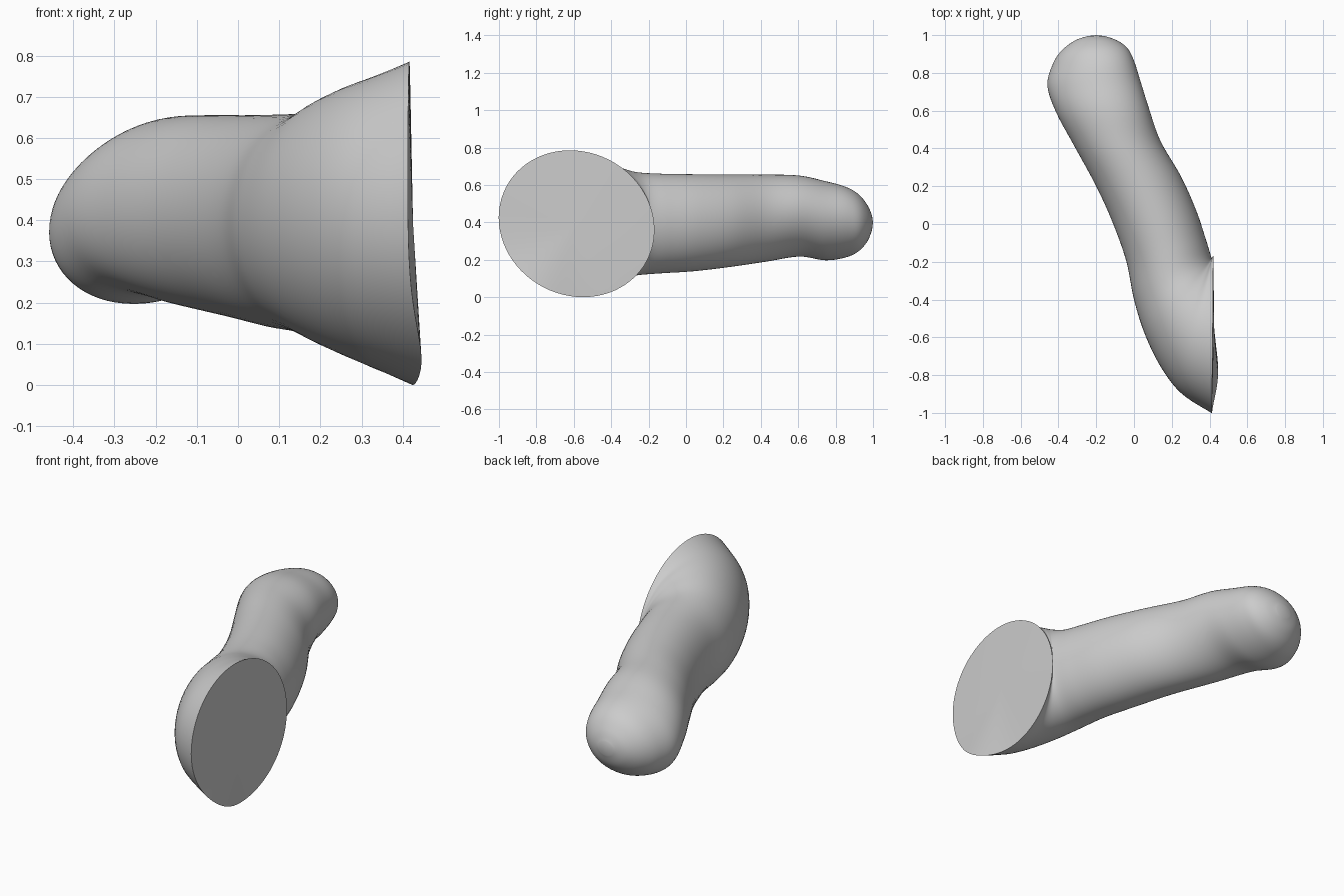
import bpy, bmesh, math
from mathutils import Vector

if "Cube" in bpy.data.objects:
    bpy.data.objects.remove(bpy.data.objects["Cube"])

SEG, SUB = 72, 6

# Stations: left edge x,y, right edge x,y, bottom z, top z, lean of the section in x,y
stations = [
    (-.245, .995, -.155, .995, .36, .435, 0, 0),
    (-.315, .97, -.09, .972, .30, .49, .01, 0),
    (-.385, .915, -.035, .93, .245, .55, .02, 0),
    (-.43, .84, -.003, .865, .212, .59, .035, 0),
    (-.455, .73, .03, .76, .197, .62, .04, 0),
    (-.41, .59, .075, .62, .217, .65, .03, 0),
    (-.32, .42, .14, .44, .19, .655, .01, 0),
    (-.20, .20, .25, .25, .16, .655, 0, 0),
    (-.11, 0, .33, .07, .138, .657, 0, 0),
    (-.04, -.20, .38, -.08, .127, .66, 0, 0),
    (0, -.40, .403, -.155, .115, .67, 0, 0),
    (.06, -.59, .41, -.178, .092, .70, 0, -.01),
    (.15, -.77, .413, -.18, .066, .728, 0, -.015),
    (.255, -.90, .415, -.177, .04, .75, 0, -.025),
    (.412, -1.0, .42, -.17, 0, .785, 0, -.035),
]


def catmull(a, b, c, d, t):
    return [.5 * (2*q + (r-p)*t + (2*p-5*q+4*r-s)*t*t + (3*q-p-3*r+s)*t**3)
            for p, q, r, s in zip(a, b, c, d)]


def section(s, bulge):
    lx, ly, rx, ry, zb, zt, sx, sy = s
    pts = []
    for i in range(SEG):
        a = 2 * math.pi * i / SEG
        c, n = math.cos(a), math.sin(a)
        p = Vector(((lx+rx)/2 + c*(rx-lx)/2 + n*sx,
                    (ly+ry)/2 + c*(ry-ly)/2 + n*sy,
                    (zb+zt)/2 + n*(zt-zb)/2))
        # the rim swells outward at its lower front
        p.x += bulge * .033 * math.exp(-((p.y+.76)**2 + (p.z-.1)**2) / .04)
        pts.append(p)
    return pts


# Smoothly interpolated sections
rows = []
n = len(stations)
for i in range(n - 1):
    quad = [stations[min(max(i+k, 0), n-1)] for k in (-1, 0, 1, 2)]
    for j in range(SUB):
        rows.append(catmull(*quad, j / SUB))
rows.append(list(stations[-1]))

bm = bmesh.new()
rings = []
for k, s in enumerate(rows):
    bulge = max(0, 1 - (len(rows) - 1 - k) / SUB)
    rings.append([bm.verts.new(p) for p in section(s, bulge)])
for a, b in zip(rings, rings[1:]):
    for i in range(SEG):
        j = (i + 1) % SEG
        bm.faces.new((a[i], a[j], b[j], b[i]))

# Rounded tip and nearly flat cut end
for ring, apex in ((rings[0], (-.2, 1.0, .4)), (rings[-1], (.425, -.585, .39))):
    v = bm.verts.new(apex)
    for i in range(SEG):
        bm.faces.new((ring[i], ring[(i+1) % SEG], v))
bmesh.ops.recalc_face_normals(bm, faces=bm.faces)

mesh = bpy.data.meshes.new("bent_stub")
bm.to_mesh(mesh)
bm.free()
obj = bpy.data.objects.new("bent_stub", mesh)
bpy.context.collection.objects.link(obj)
bpy.context.view_layer.objects.active = obj
obj.select_set(True)
bpy.ops.object.shade_smooth_by_angle(angle=math.radians(35))
